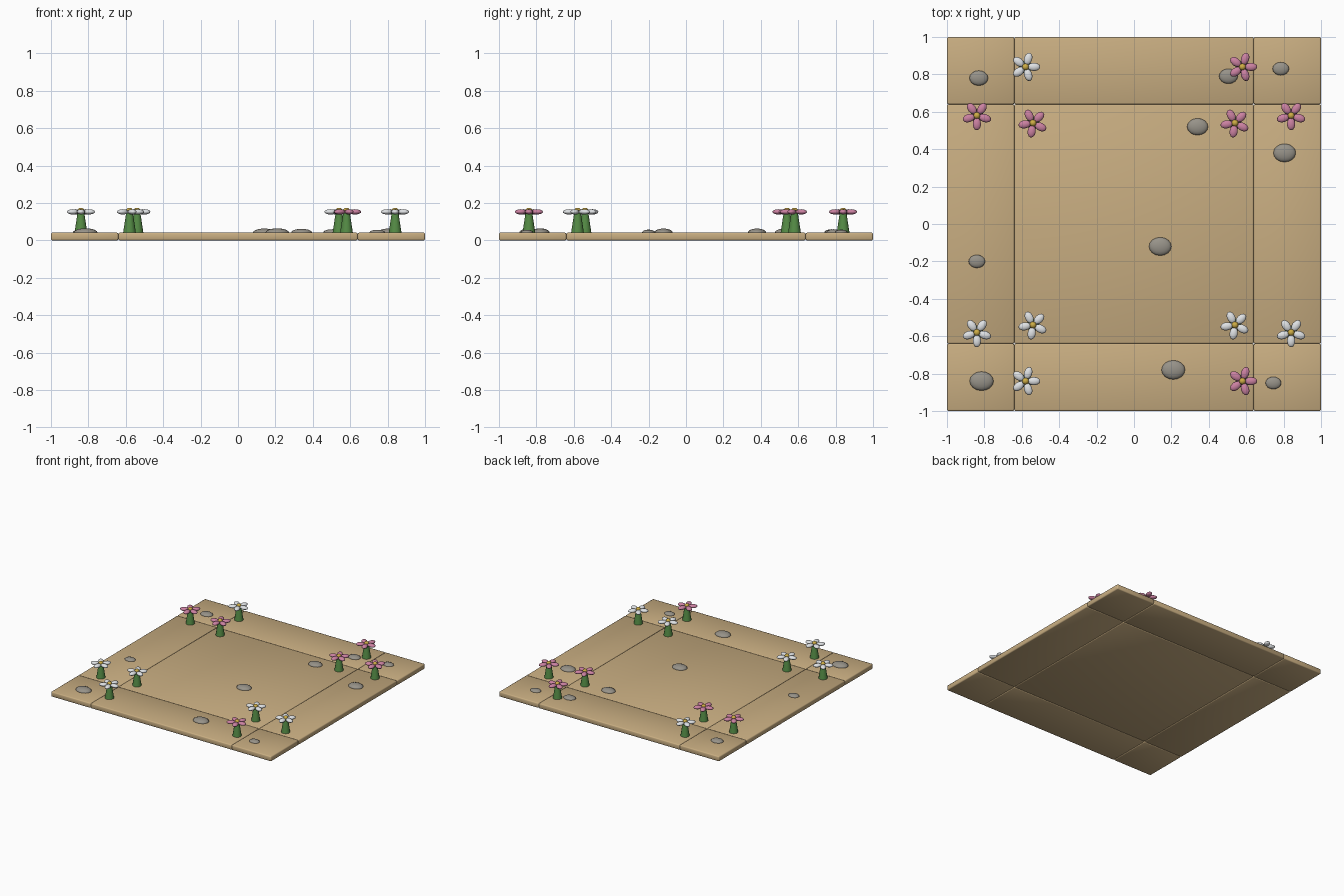
import bpy, bmesh, math
from mathutils import Matrix

if "Cube" in bpy.data.objects:
    bpy.data.objects.remove(bpy.data.objects["Cube"])


def material(name, rgb):
    m = bpy.data.materials.new(name)
    m.diffuse_color = (*rgb, 1)
    m.use_nodes = True
    m.node_tree.nodes["Principled BSDF"].inputs["Base Color"].default_value = m.diffuse_color
    return m


TAN = material("sandy_tan", (0.58, 0.42, 0.22))
STONE = material("pebble_grey", (0.31, 0.29, 0.25))
GREEN = material("stem_green", (0.09, 0.26, 0.06))
WHITE = material("petal_white", (0.74, 0.76, 0.78))
PINK = material("petal_pink", (0.60, 0.22, 0.36))
YELLOW = material("centre_yellow", (0.62, 0.42, 0.06))
TOP = 0.042


def finish(bm, name, mat, loc=(0, 0, 0), turn=0.0):
    mesh = bpy.data.meshes.new(name)
    bm.to_mesh(mesh)
    bm.free()
    mesh.materials.append(mat)
    mesh.polygons.foreach_set("use_smooth", [True] * len(mesh.polygons))
    ob = bpy.data.objects.new(name, mesh)
    ob.location = loc
    ob.rotation_euler.z = turn
    bpy.context.collection.objects.link(ob)
    return ob


def ellipsoid(bm, loc, size, turn=0.0, seg=16, rings=10):
    mat = Matrix.Translation(loc) @ Matrix.Rotation(turn, 4, 'Z') @ Matrix.Diagonal((*size, 1))
    bmesh.ops.create_uvsphere(bm, u_segments=seg, v_segments=rings, radius=1, matrix=mat)


# Ground slabs: a large centre, four borders and four corners
def slab(x0, x1, y0, y1):
    bm = bmesh.new()
    mat = Matrix.Translation(((x0 + x1) / 2, (y0 + y1) / 2, TOP / 2)) @ \
        Matrix.Diagonal((x1 - x0, y1 - y0, TOP, 1))
    bmesh.ops.create_cube(bm, size=1, matrix=mat)
    bmesh.ops.bevel(bm, geom=bm.edges[:], offset=0.008, segments=2,
                    profile=0.5, affect='EDGES')
    finish(bm, "ground_slab", TAN)


spans = [(-1, -0.64), (-0.64, 0.64), (0.64, 1)]
for xs in spans:
    for ys in spans:
        slab(*xs, *ys)


# Flowers: tapered stem, five petals, round centre
def flower(x, y, petal_mat, degrees):
    bm = bmesh.new()
    bmesh.ops.create_cone(bm, cap_ends=True, segments=12, radius1=0.034, radius2=0.017,
                          depth=0.112, matrix=Matrix.Translation((0, 0, TOP + 0.056)))
    stem = finish(bm, "flower_stem", GREEN, (x, y, 0))
    stem.data.set_sharp_from_angle(angle=math.radians(40))
    bm = bmesh.new()
    for i in range(5):
        a = i * math.tau / 5
        ellipsoid(bm, (0.045 * math.cos(a), 0.045 * math.sin(a), 0.153),
                  (0.034, 0.022, 0.014), a, 12, 8)
    finish(bm, "flower_petals", petal_mat, (x, y, 0), math.radians(degrees))
    bm = bmesh.new()
    ellipsoid(bm, (0, 0, 0.159), (0.018, 0.018, 0.016), 0, 12, 8)
    finish(bm, "flower_centre", YELLOW, (x, y, 0))


for sy in (-1, 1):
    flower(-0.58, 0.84 * sy, WHITE, 0)
    flower(0.58, 0.84 * sy, PINK, 0)
    inner = PINK if sy > 0 else WHITE
    for sx in (-1, 1):
        flower(0.84 * sx, 0.58 * sy, inner, -90)
        flower(0.54 * sx, 0.54 * sy, inner, 45)

# Pebbles half sunk in the ground: x, y, half width, half depth
pebbles = [
    (-0.83, 0.78, 0.050, 0.040), (0.505, 0.79, 0.050, 0.040),
    (0.785, 0.83, 0.044, 0.035), (0.34, 0.52, 0.056, 0.045),
    (0.805, 0.38, 0.060, 0.049), (0.14, -0.12, 0.060, 0.049),
    (-0.84, -0.20, 0.044, 0.035), (-0.815, -0.84, 0.064, 0.051),
    (0.21, -0.78, 0.063, 0.051), (0.745, -0.85, 0.042, 0.033),
]
for x, y, rx, ry in pebbles:
    bm = bmesh.new()
    ellipsoid(bm, (0, 0, 0), (rx, ry, rx * 0.36))
    finish(bm, "pebble", STONE, (x, y, TOP))
